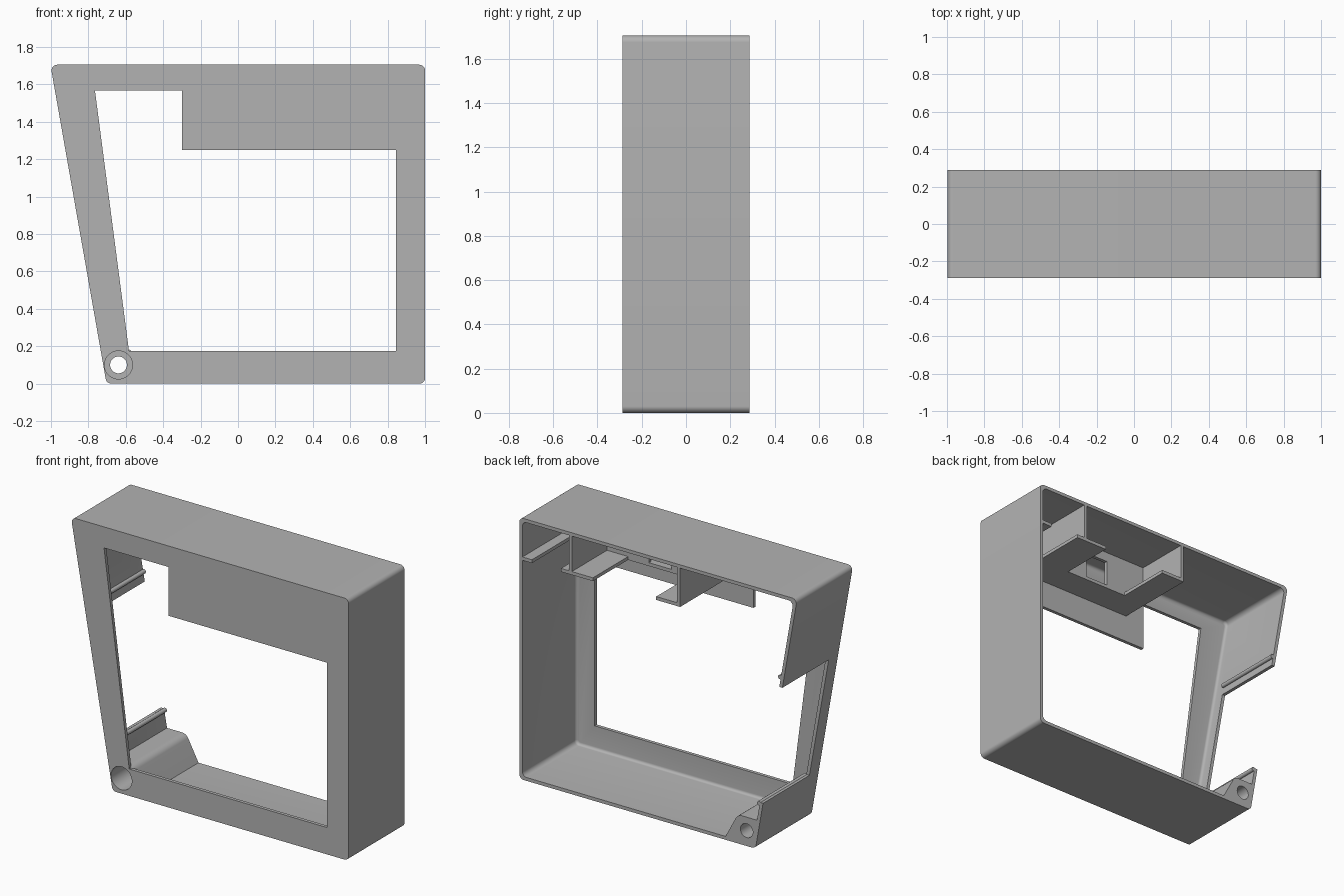
import bpy, bmesh, math
from mathutils import Vector

default = bpy.data.objects.get("Cube")
if default:
    bpy.data.objects.remove(default, do_unlink=True)

grey = bpy.data.materials.new("plain_grey")
grey.use_nodes = True
grey.diffuse_color = (0.45, 0.45, 0.45, 1)
grey.node_tree.nodes["Principled BSDF"].inputs["Base Color"].default_value = (0.45, 0.45, 0.45, 1)

FRONT, BACK, TOP, WALL = -0.288, 0.288, 1.705, 0.022
INNER = FRONT + WALL          # inside face of the front panel
SHELF = 1.43                  # underside of the hanging tray


def slant(z, inset=0.0):
    """x of the leaning wall at height z."""
    return -1.003 + 0.176 * (TOP - z) + inset * 1.015


def rounded(points, radius, steps=8):
    """Fillet the corners of an x-z outline; radius is one value or one per corner."""
    pts = [Vector(p) for p in points]
    radii = radius if isinstance(radius, list) else [radius] * len(pts)
    out = []
    for i, p in enumerate(pts):
        r = radii[i]
        if r == 0:
            out.append(p)
            continue
        d1 = (pts[i - 1] - p).normalized()
        d2 = (pts[(i + 1) % len(pts)] - p).normalized()
        half = d1.angle(d2) / 2
        c = p + (d1 + d2).normalized() * r / math.sin(half)
        a = p + d1 * r / math.tan(half) - c
        b = p + d2 * r / math.tan(half) - c
        out += [c + a.lerp(b, k / steps).normalized() * r for k in range(steps + 1)]
    return out


def prism(name, outline, y0, y1, front_fillet=0.0):
    """Extrude an x-z outline from y0 to y1."""
    bm = bmesh.new()
    cap = bm.faces.new([bm.verts.new((p[0], y0, p[1])) for p in outline])
    rim = list(cap.edges)
    new = bmesh.ops.extrude_face_region(bm, geom=[cap], use_keep_orig=True)["geom"]
    bmesh.ops.translate(bm, vec=(0, y1 - y0, 0),
                        verts=[g for g in new if isinstance(g, bmesh.types.BMVert)])
    bmesh.ops.recalc_face_normals(bm, faces=bm.faces)
    if front_fillet:
        bmesh.ops.bevel(bm, geom=rim, offset=front_fillet, segments=5,
                        profile=0.5, affect='EDGES')
    mesh = bpy.data.meshes.new(name)
    bm.to_mesh(mesh)
    bm.free()
    mesh.materials.append(grey)
    ob = bpy.data.objects.new(name, mesh)
    bpy.context.collection.objects.link(ob)
    return ob


def block(name, x0, x1, y0, y1, z0, z1):
    return prism(name, [(x0, z0), (x1, z0), (x1, z1), (x0, z1)], y0, y1)


def disc(name, x, z, r, y0, y1, n=48):
    ring = [(x + r * math.cos(math.tau * k / n), z + r * math.sin(math.tau * k / n))
            for k in range(n)]
    return prism(name, ring, y0, y1)


def combine(ob, tool, operation='DIFFERENCE'):
    """Apply a boolean and discard the tool."""
    mod = ob.modifiers.new("cut", 'BOOLEAN')
    mod.operation, mod.solver, mod.object = operation, 'EXACT', tool
    bpy.context.view_layer.objects.active = ob
    bpy.ops.object.modifier_apply(modifier=mod.name)
    bpy.data.objects.remove(tool, do_unlink=True)


# Housing: rounded shell with one leaning side, open at the back
housing = prism("housing", rounded(
    [(slant(0), 0), (1, 0), (1, TOP), (slant(TOP), TOP)], 0.03), FRONT, BACK)
low, high = WALL, TOP - WALL
combine(housing, prism("cavity", rounded(
    [(slant(low, WALL), low), (1 - WALL, low), (1 - WALL, high), (slant(high, WALL), high)],
    0.03), INNER, BACK + 0.1, 0.018))

# Stepped window in the front panel
combine(housing, prism("window", [
    (-0.583, 0.175), (0.845, 0.175), (0.845, 1.25), (-0.3, 1.25), (-0.3, 1.568), (-0.765, 1.568)],
    FRONT - 0.1, INNER + 0.03))

# Opening through the leaning wall
combine(housing, block("side_opening", -1.2, -0.65, -0.19, BACK + 0.1, 0.31, 1.1))

# Screw boss in the lower corner, with a stepped hole
combine(housing, prism("screw_boss", rounded(
    [(slant(0.01, 0.01), 0.01), (-0.48, 0.01), (-0.575, 0.188), (slant(0.188, 0.01), 0.188)],
    [0, 0, 0.05, 0]), FRONT + 0.01, BACK), 'UNION')
combine(housing, disc("counterbore", -0.639, 0.1, 0.075, FRONT - 0.1, 0.16))
combine(housing, disc("screw_hole", -0.639, 0.1, 0.045, FRONT - 0.2, BACK + 0.1))

# Hanging dividers below the top wall
for name, x in (("left_divider", 0.633), ("right_divider", -0.148)):
    block(name, x - 0.011, x + 0.011, INNER, BACK, SHELF + 0.01, high + 0.005)

# Tray floor, cut back in the middle to leave two feet
tray = block("tray_floor", -0.159, 0.7, INNER, BACK, SHELF, SHELF + WALL)
combine(tray, block("tray_gap", 0.013, 0.47, -0.075, BACK + 0.1, 1.3, 1.5))

# Cross wall of the tray with a cable slot
cross = block("cross_wall", -0.148, 0.633, -0.097, -0.075, SHELF + 0.01, high + 0.005)
combine(cross, block("cable_slot", 0.157, 0.32, -0.2, 0, SHELF + WALL, 1.62))

# Narrow ledge on the straight wall beside the tray
block("side_ledge", 0.91, 1 - WALL / 2, INNER, BACK, SHELF, SHELF + WALL)

# Rounded rails inside the leaning wall, beside the opening
for name, z in (("upper_rail", 1.165), ("lower_rail", 0.302)):
    disc(name, slant(z, WALL + 0.006), z, 0.014, -0.19, BACK, 16)

# Smooth the rounded corners, keep hard edges
bpy.ops.object.select_all(action='DESELECT')
for ob in bpy.context.collection.objects:
    if ob.type == 'MESH' and grey.name in ob.data.materials:
        ob.select_set(True)
        bpy.context.view_layer.objects.active = ob
bpy.ops.object.shade_smooth_by_angle(angle=math.radians(30))
